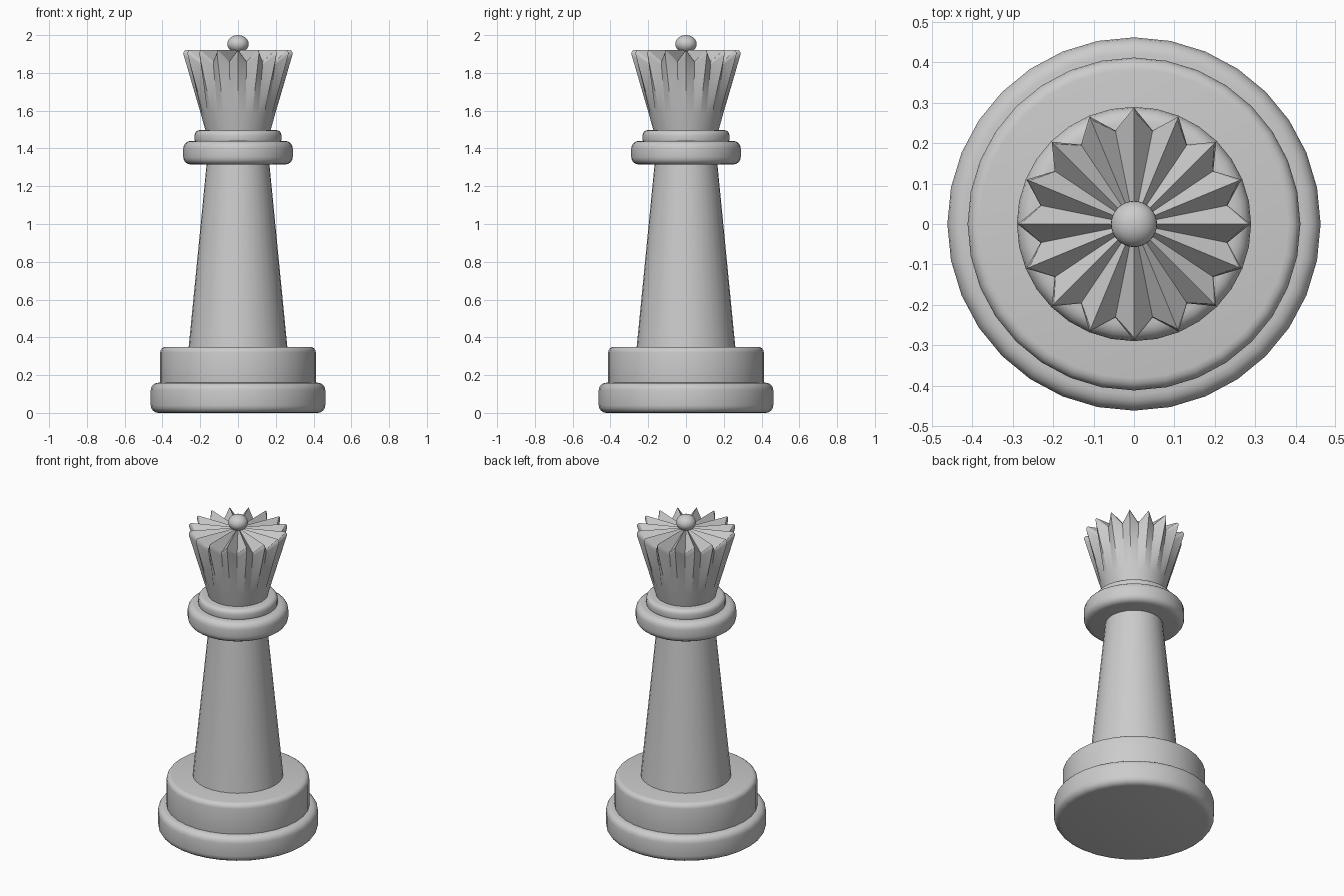
import bpy, bmesh
from math import sin, cos, pi, radians

if "Cube" in bpy.data.objects:
    bpy.data.objects.remove(bpy.data.objects["Cube"])

SEG = 32


def finish(name, bm, angle=35):
    bmesh.ops.remove_doubles(bm, verts=bm.verts, dist=1e-5)
    bmesh.ops.recalc_face_normals(bm, faces=bm.faces)
    me = bpy.data.meshes.new(name)
    bm.to_mesh(me)
    bm.free()
    ob = bpy.data.objects.new(name, me)
    bpy.context.collection.objects.link(ob)
    bpy.ops.object.select_all(action='DESELECT')
    ob.select_set(True)
    bpy.context.view_layer.objects.active = ob
    bpy.ops.object.shade_smooth_by_angle(angle=radians(angle))
    return ob


def loft(name, ring_fn, count, angle=35):
    """Stack rings; ring_fn(level, i) gives (radius, z) of point i."""
    bm = bmesh.new()
    rings = []
    for k in range(count):
        ring = []
        for i in range(SEG):
            r, z = ring_fn(k, i)
            a = 2 * pi * i / SEG
            ring.append(bm.verts.new((r * cos(a), r * sin(a), z)))
        rings.append(ring)
    for lo, hi in zip(rings, rings[1:]):
        for i in range(SEG):
            j = (i + 1) % SEG
            bm.faces.new((lo[i], lo[j], hi[j], hi[i]))
    bm.faces.new(rings[0][::-1])
    bm.faces.new(rings[-1])
    return finish(name, bm, angle)


def disc(name, r, z0, z1, b, steps=4):
    """Disc with rounded rims."""
    arc = [pi / 2 * s / steps for s in range(steps + 1)]
    prof = [(r - b + b * sin(t), z0 + b - b * cos(t)) for t in arc]
    prof += [(r - b + b * cos(t), z1 - b + b * sin(t)) for t in arc]
    return loft(name, lambda k, i: prof[k], len(prof))


# stepped base
disc("base_lower", 0.462, 0.0, 0.16, 0.04)
disc("base_upper", 0.412, 0.13, 0.35, 0.03)

# tapered stem
stem = [(0.262, 0.34), (0.165, 1.33)]
loft("stem", lambda k, i: stem[k], 2)

# double collar
disc("collar_lower", 0.29, 1.315, 1.44, 0.04)
disc("collar_upper", 0.23, 1.42, 1.497, 0.028)

# fluted crown: even points are ridges, odd points are valleys
ridge = [(0.168, 1.48), (0.196, 1.58), (0.288, 1.895), (0.288, 1.91), (0.28, 1.92), (0.03, 1.92)]
valley = [(0.168, 1.48), (0.193, 1.58), (0.234, 1.84), (0.236, 1.852), (0.234, 1.86), (0.03, 1.913)]
loft("crown", lambda k, i: (valley if i % 2 else ridge)[k], len(ridge), 25)

# finial ball
bm = bmesh.new()
bmesh.ops.create_uvsphere(bm, u_segments=SEG, v_segments=16, radius=1)
for v in bm.verts:
    v.co = (v.co.x * 0.057, v.co.y * 0.057, v.co.z * 0.047 + 1.953)
finish("finial", bm)
